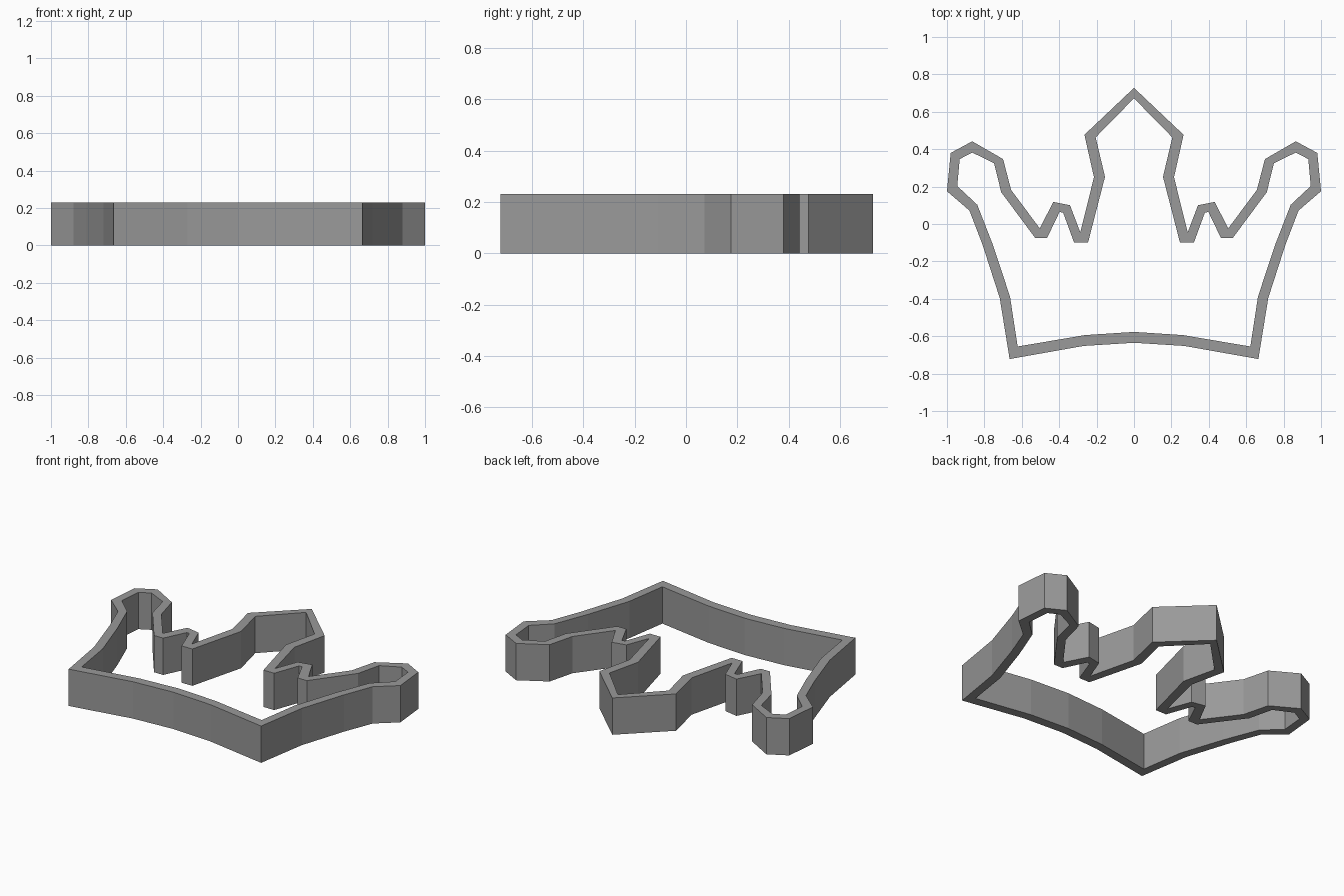
import bpy, bmesh

HEIGHT = 0.23

# Right half of the crown wall: (outer x, outer y, inner x, inner y), tip to base
HALF = [
    (0.0, 0.728, 0.0, 0.672),         # centre tip
    (0.265, 0.477, 0.205, 0.463),     # centre shoulder
    (0.214, 0.25, 0.155, 0.252),      # centre waist
    (0.287, -0.045, 0.246, -0.10),    # first notch
    (0.287, -0.045, 0.32, -0.10),
    (0.342, 0.10, 0.379, 0.061),      # small point
    (0.431, 0.118, 0.398, 0.064),
    (0.504, -0.023, 0.465, -0.075),   # second notch
    (0.504, -0.023, 0.528, -0.075),
    (0.657, 0.182, 0.71, 0.17),       # side lobe
    (0.70, 0.347, 0.748, 0.325),
    (0.865, 0.442, 0.865, 0.382),
    (0.98, 0.38, 0.932, 0.347),
    (1.0, 0.175, 0.945, 0.203),
    (0.88, 0.072, 0.838, 0.103),
    (0.81, -0.11, 0.755, -0.11),      # flared side
    (0.718, -0.395, 0.663, -0.388),
    (0.665, -0.722, 0.622, -0.655),   # base corner
    (0.27, -0.652, 0.262, -0.594),    # arched base
    (0.0, -0.635, 0.0, -0.577),
]

# Mirror the half into a closed loop
loop = HALF + [(-a, b, -c, d) for a, b, c, d in reversed(HALF[1:-1])]

# Wall: four rails joined by quads
bm = bmesh.new()
rings = []
for ox, oy, ix, iy in loop:
    rings.append([bm.verts.new(p) for p in (
        (ox, oy, 0), (ox, oy, HEIGHT), (ix, iy, HEIGHT), (ix, iy, 0))])
for i, a in enumerate(rings):
    b = rings[(i + 1) % len(rings)]
    for k in range(4):
        m = (k + 1) % 4
        bm.faces.new((a[k], b[k], b[m], a[m]))
bmesh.ops.remove_doubles(bm, verts=bm.verts[:], dist=0.0001)
bmesh.ops.recalc_face_normals(bm, faces=bm.faces[:])

mesh = bpy.data.meshes.new("crown_wall")
bm.to_mesh(mesh)
bm.free()
mat = bpy.data.materials.new("grey")
mat.diffuse_color = (0.32, 0.32, 0.32, 1)
mesh.materials.append(mat)
bpy.context.collection.objects.link(bpy.data.objects.new("crown_wall", mesh))
